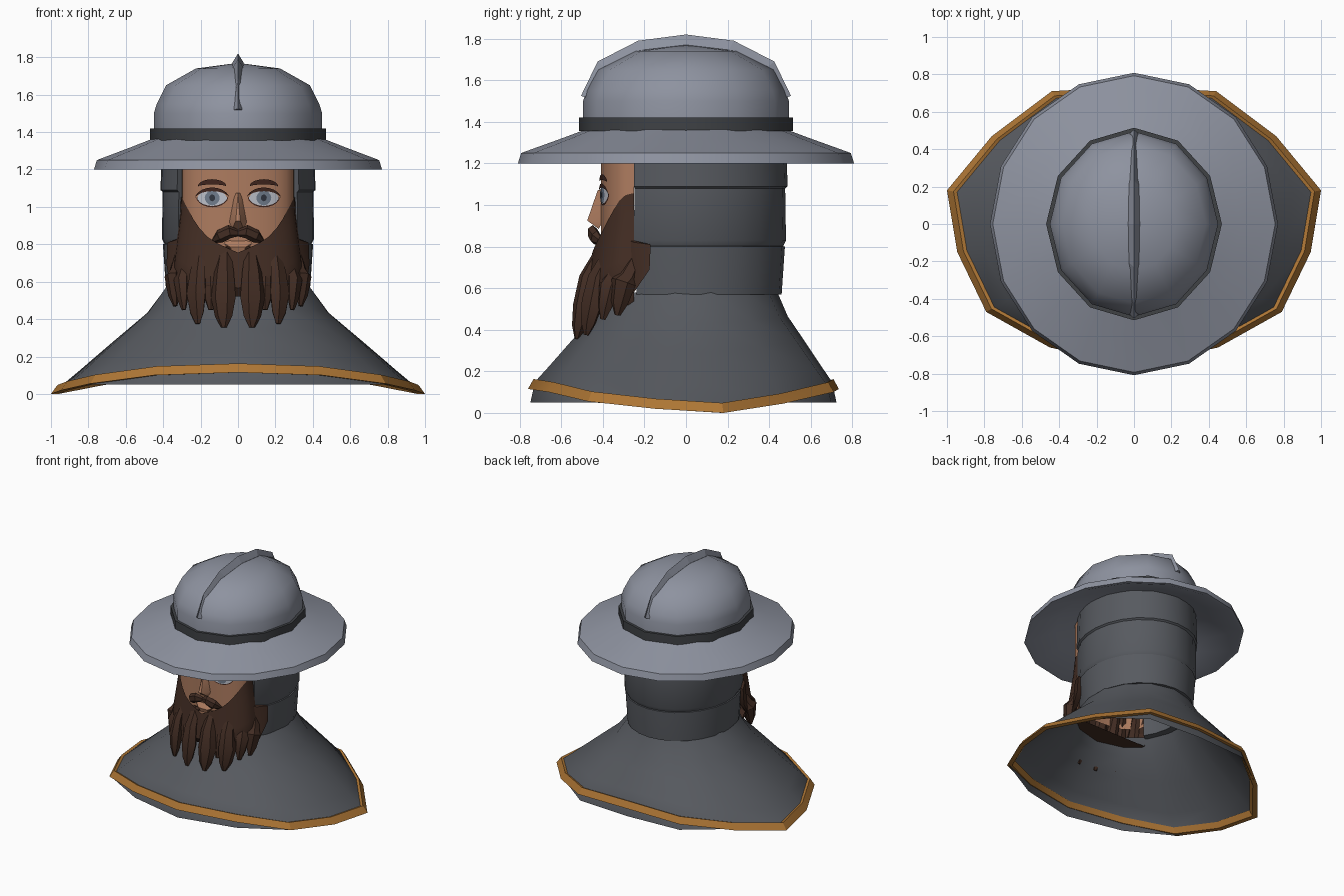
import bpy
import bmesh
from math import sin, cos, pi, radians, asin, atan2
from mathutils import Vector

if "Cube" in bpy.data.objects:
    bpy.data.objects.remove(bpy.data.objects["Cube"], do_unlink=True)


def material(name, r, g, b):
    m = bpy.data.materials.new(name)
    m.use_nodes = True
    m.diffuse_color = (r, g, b, 1)
    node = m.node_tree.nodes["Principled BSDF"]
    node.inputs["Base Color"].default_value = (r, g, b, 1)
    node.inputs["Roughness"].default_value = 0.8
    return m


steel = material("hat steel", 0.27, 0.29, 0.35)
cloth = material("hood cloth", 0.095, 0.102, 0.116)
band_grey = material("dark band", 0.05, 0.054, 0.06)
gold = material("gold trim", 0.42, 0.18, 0.035)
skin = material("skin", 0.42, 0.2, 0.115)
hair = material("brown hair", 0.055, 0.026, 0.017)
brow_brown = material("brow brown", 0.05, 0.018, 0.012)
eye_white = material("eye white", 0.5, 0.52, 0.58)
iris_blue = material("iris grey blue", 0.16, 0.2, 0.26)
pupil_dark = material("pupil", 0.03, 0.035, 0.05)


def finish(name, bm, mat, angle=40):
    bmesh.ops.recalc_face_normals(bm, faces=bm.faces)
    mesh = bpy.data.meshes.new(name)
    bm.to_mesh(mesh)
    bm.free()
    mesh.materials.append(mat)
    ob = bpy.data.objects.new(name, mesh)
    bpy.context.collection.objects.link(ob)
    bpy.ops.object.select_all(action="DESELECT")
    ob.select_set(True)
    bpy.context.view_layer.objects.active = ob
    if angle:
        bpy.ops.object.shade_smooth_by_angle(angle=radians(angle))
    return ob


def loft(name, rings, mat, closed=True, caps=False, angle=40):
    """Skin a list of equal-length rings of points."""
    bm = bmesh.new()
    rows = [[bm.verts.new(p) for p in ring] for ring in rings]
    n = len(rows[0])
    for a, b in zip(rows, rows[1:]):
        for i in range(n if closed else n - 1):
            j = (i + 1) % n
            bm.faces.new((a[i], a[j], b[j], b[i]))
    if caps:
        bm.faces.new(rows[0])
        bm.faces.new(rows[-1])
    bmesh.ops.remove_doubles(bm, verts=bm.verts, dist=0.0005)
    return finish(name, bm, mat, angle)


def lathe(name, profile, sides, stretch, mat):
    """Turn (radius, z) points, stretched along y."""
    turn = [2 * pi * i / sides for i in range(sides)]
    return loft(name, [[(r * cos(a), r * stretch * sin(a), z) for a in turn] for r, z in profile], mat)


def hull(name, points, mat, angle=40):
    bm = bmesh.new()
    for p in points:
        bm.verts.new(p)
    bmesh.ops.convex_hull(bm, input=bm.verts)
    return finish(name, bm, mat, angle)


def tuft(name, path, mat, sides=6, flat=0.7):
    """Tapered strand along (x, y, z, radius) points."""
    pts = [Vector(p[:3]) for p in path]
    rings = []
    for i, p in enumerate(pts):
        along = (pts[min(i + 1, len(pts) - 1)] - pts[max(i - 1, 0)]).normalized()
        out = Vector((p.x, p.y + 0.2, 0)).normalized()
        side = along.cross(out).normalized()
        out = side.cross(along)
        rings.append([p + path[i][3] * (side * cos(2 * pi * k / sides) + out * flat * sin(2 * pi * k / sides))
                      for k in range(sides)])
    return loft(name, rings, mat, caps=True, angle=35)


# Brimmed hat
lathe("hat_brim", [(0.43, 1.375), (0.57, 1.32), (0.755, 1.25), (0.77, 1.2),
                   (0.745, 1.2), (0.55, 1.28), (0.39, 1.34)], 16, 1.05, steel)
lathe("hat_dome", [(0.45, 1.36), (0.45, 1.5), (0.435, 1.55), (0.385, 1.65), (0.225, 1.74), (0.0, 1.77)],
      12, 1.1, steel)
lathe("hat_band", [(0.445, 1.355), (0.47, 1.355), (0.47, 1.42), (0.445, 1.42)], 12, 1.095, band_grey)

# Crest over the dome: y, outer z, inner offset, half width
crest = [(-0.505, 1.525, 0.02, 0.022), (-0.425, 1.69, 0.04, 0.012), (-0.23, 1.79, 0.05, 0.027), (0, 1.82, 0.05, 0.031)]
crest += [(-y, z, d, w) for y, z, d, w in reversed(crest[:-1])]
rings = []
for y, z, d, w in crest:
    inward = Vector((0, -y, 1.35 - z)).normalized() * d
    top = Vector((0, y, z))
    rings.append([top, top + inward + Vector((w, 0, 0)), top + 2 * inward, top + inward - Vector((w, 0, 0))])
loft("hat_crest", rings, steel, caps=True, angle=0)

# Hood wall, open at the face
profile = [(-0.015, 0.57), (0.0, 0.79), (0.0, 0.8), (-0.008, 0.802), (0.006, 0.83), (0.002, 1.08),
           (0.014, 1.09), (0.004, 1.36), (-0.07, 1.36), (-0.07, 0.57)]
start = -asin(0.28 / 0.45)
rings = []
for i in range(19):
    a = start + (pi - 2 * start) * i / 18
    rings.append([((0.402 + o) * cos(a), max(-0.25, 0.03 + (0.445 + o) * sin(a)), z) for o, z in profile])
loft("hood", rings, cloth, caps=True)

# Shoulder cape outline: x, y, lower trim height
half = [(0, -0.76, 0.115), (0.45, -0.66, 0.1), (0.79, -0.47, 0.055), (0.945, -0.15, 0.02),
        (1.0, 0.18, 0.0), (0.76, 0.47, 0.045), (0.44, 0.71, 0.1), (0, 0.735, 0.115)]
outline = half + [(-x, y, z) for x, y, z in reversed(half[1:-1])]
rings = []
for t, fall in [(0, 0), (0.19, 0.27), (0.48, 0.53), (0.82, 0.84), (1, 1)]:
    ring = []
    for x, y, z in outline:
        a = atan2(y, x * 0.8)
        top = Vector((0.385 * cos(a), 0.03 + 0.41 * sin(a), 0.58))
        low = Vector((0.955 * x, 0.955 * y, z + 0.035))
        ring.append((top.x + (low.x - top.x) * t, top.y + (low.y - top.y) * t, top.z + (low.z - top.z) * fall))
    rings.append(ring)
rings.append([(0.98 * x, 0.985 * y, min(0.05, z + 0.02)) for x, y, z in outline])
loft("shoulder_cape", rings, cloth, angle=50)
section = [(1.0, 0), (0.965, 0.048), (0.935, 0.04), (0.96, 0), (1.0, 0)]
loft("cape_trim", [[(s * x, s * y, z + h) for x, y, z in outline] for s, h in section], gold, angle=25)


# Face front
def face_y(x):
    return -0.25 - 0.16 * max(0.0, 1 - (x / 0.3) ** 2) ** 0.4


turn = [radians(-90 + 10 * i) for i in range(19)]
loft("face", [[(0.3 * sin(a), face_y(0.3 * sin(a)), z) for a in turn]
              for z in (0.68, 0.85, 1.0, 1.15, 1.34)], skin, closed=False)
hull("nose", [(0, -0.425, 1.07), (0.025, -0.39, 1.08), (-0.025, -0.39, 1.08), (0.012, -0.475, 0.925),
              (-0.012, -0.475, 0.925), (0.05, -0.4, 0.92), (-0.05, -0.4, 0.92), (0.03, -0.42, 0.885),
              (-0.03, -0.42, 0.885)], skin)
hull("lower_lip", [(s * x, y, z) for s in (1, -1) for x, y, z in
                   [(0.075, -0.41, 0.805), (0.04, -0.435, 0.785), (0.03, -0.425, 0.755), (0.05, -0.4, 0.83)]], skin)


# Painted eye parts lying on the face
def ribbon(name, side, xs, upper, lower, lift, mat):
    rows = [[(side * x, face_y(x) - lift, f(x)) for x in xs] for f in (upper, lower)]
    loft(name, rows, mat, closed=False, angle=0)


def bow(cx, cz, w, h):
    return lambda x: cz + h * max(0.0, 1 - ((x - cx) / w) ** 2) ** 0.6


def span(cx, w, n=10):
    return [cx - w * cos(pi * i / n) for i in range(n + 1)]


for side, tag in ((1, "left"), (-1, "right")):
    cx, cz = 0.138, 1.048
    ribbon(tag + "_lower_lid", side, span(cx, 0.085), bow(cx, cz, 0.085, 0.02), bow(cx, cz, 0.085, -0.05), 0.004, brow_brown)
    ribbon(tag + "_eye_white", side, span(cx, 0.08), bow(cx, cz, 0.08, 0.042), bow(cx, cz, 0.08, -0.043), 0.006, eye_white)
    ribbon(tag + "_iris", side, span(cx, 0.04), bow(cx, cz, 0.04, 0.04), bow(cx, cz, 0.04, -0.04), 0.008, iris_blue)
    ribbon(tag + "_pupil", side, span(cx, 0.016), bow(cx, cz, 0.016, 0.018), bow(cx, cz, 0.016, -0.018), 0.0095, pupil_dark)
    ribbon(tag + "_upper_lash", side, span(cx, 0.092), bow(cx, cz, 0.092, 0.056), bow(cx, cz, 0.092, 0.036), 0.011, brow_brown)
    ribbon(tag + "_eyebrow", side, span(cx, 0.075), bow(cx, 1.115, 0.075, 0.033), bow(cx, 1.11, 0.075, 0.01), 0.009, brow_brown)

    # Moustache half
    tuft(tag + "_moustache", [(0, -0.435, 0.86, 0.018), (side * 0.045, -0.45, 0.868, 0.036),
                              (side * 0.095, -0.435, 0.843, 0.036), (side * 0.135, -0.4, 0.815, 0.01)], hair)

    # Beard locks: tip x, y, z and width
    for i, (x, y, z, r) in enumerate([(0.075, -0.525, 0.355, 0.068), (0.215, -0.48, 0.375, 0.066),
                                      (0.335, -0.33, 0.47, 0.062), (0.145, -0.46, 0.45, 0.05),
                                      (0.29, -0.4, 0.45, 0.055)]):
        path = [(0.92 * x, y + 0.11, 0.78, 0.03), (x, y + 0.05, 0.65, 0.8 * r),
                (1.04 * x, y + 0.03, z + 0.16, r), (1.02 * x, y + 0.01, z + 0.06, 0.7 * r), (x, y, z, 0.015)]
        tuft("%s_beard_lock_%d" % (tag, i + 1), [(side * p[0],) + p[1:] for p in path], hair)

    # Side whiskers behind the beard
    hull(tag + "_side_whisker", [(side * x, y, z) for x, y, z in [
        (0.29, -0.3, 0.84), (0.34, -0.25, 0.82), (0.378, -0.17, 0.81), (0.33, -0.17, 0.81),
        (0.382, -0.175, 0.69), (0.33, -0.18, 0.69), (0.365, -0.25, 0.58), (0.31, -0.3, 0.56)]], hair, 30)


# Beard mass, following the cheek line
def cheek_line(x):
    return 0.755 + 0.5 * x + 3.8 * max(0.0, x - 0.1) ** 2


rings = []
for k in range(6):
    ring = []
    for a in turn:
        top = cheek_line(0.3 * abs(sin(a)))
        z = top + (0.52 - top) * k / 5
        f = min(1.0, max(0.0, (0.98 - z) / 0.4))
        pull = 0.85 if k == 5 else 1
        ring.append(((0.305 + 0.055 * f) * pull * sin(a),
                     -0.25 - (0.165 + 0.07 * f) * pull * cos(a) ** 0.8 if abs(cos(a)) > 1e-4 else -0.25, z))
    rings.append(ring)
rings.append([(x * 0.7, -0.25, z) for x, y, z in rings[-1]])
loft("beard", rings, hair, closed=False)
